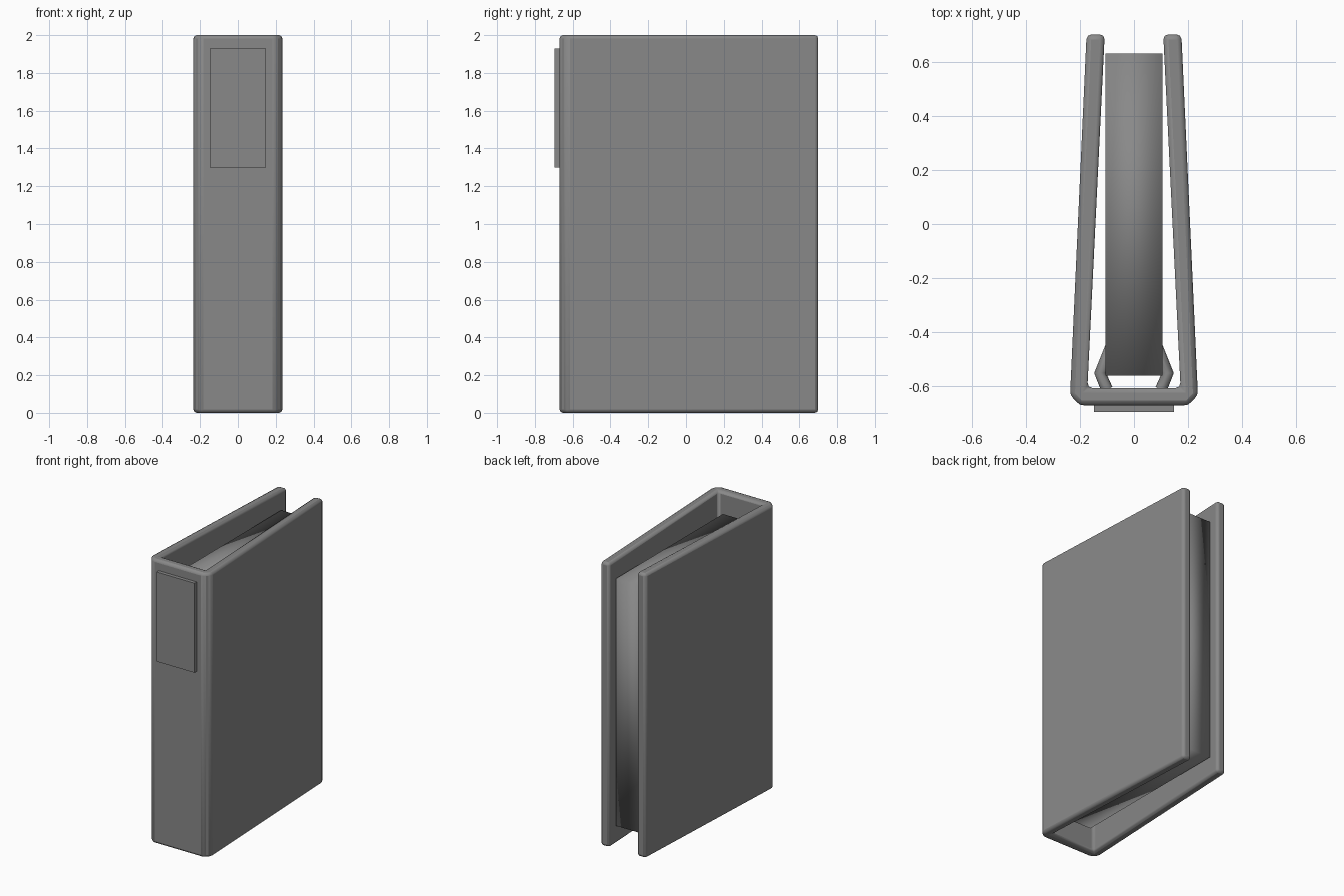
import bpy, bmesh, math

if "Cube" in bpy.data.objects:
    bpy.data.objects.remove(bpy.data.objects["Cube"])

# One dark grey plastic for the whole binder
grey = bpy.data.materials.new("dark_grey")
grey.diffuse_color = (0.25, 0.25, 0.25, 1)
grey.use_nodes = True
grey.node_tree.nodes["Principled BSDF"].inputs["Base Color"].default_value = grey.diffuse_color


def finish(obj, bevel=0.0, segments=2, angle=35, smooth=40):
    obj.data.materials.append(grey)
    if bevel:
        m = obj.modifiers.new("edge_bevel", 'BEVEL')
        m.width = bevel
        m.segments = segments
        m.limit_method = 'ANGLE'
        m.angle_limit = math.radians(angle)
    bpy.ops.object.select_all(action='DESELECT')
    obj.select_set(True)
    bpy.context.view_layer.objects.active = obj
    bpy.ops.object.shade_smooth_by_angle(angle=math.radians(smooth))


def prism(name, outline, z0, z1, bevel=0.0, smooth=40):
    """Extrude an xy outline from z0 to z1."""
    bm = bmesh.new()
    face = bm.faces.new([bm.verts.new((x, y, z0)) for x, y in outline])
    ext = bmesh.ops.extrude_face_region(bm, geom=[face])
    for v in ext["geom"]:
        if isinstance(v, bmesh.types.BMVert):
            v.co.z = z1
    bmesh.ops.recalc_face_normals(bm, faces=bm.faces)
    mesh = bpy.data.meshes.new(name)
    bm.to_mesh(mesh)
    bm.free()
    obj = bpy.data.objects.new(name, mesh)
    bpy.context.collection.objects.link(obj)
    finish(obj, bevel, smooth=smooth)
    return obj


def box(name, x, y0, y1, z0, z1, smooth=40):
    return prism(name, [(-x, y0), (x, y0), (x, y1), (-x, y1)], z0, z1, smooth=smooth)


# Folded cover: spine and two boards leaning together, one U-shaped profile
half = [(0.20, -0.67), (0.236, -0.632), (0.175, 0.70), (0.108, 0.70), (0.172, -0.605)]
cover = half + [(-x, y) for x, y in reversed(half)]
prism("cover", cover, 0.0, 2.0, bevel=0.018)

# Label plate on the spine
box("spine_label", 0.148, -0.695, -0.66, 1.30, 1.93)

# Paper block, softly shaded all round
box("pages", 0.105, -0.56, 0.63, 0.13, 1.87, smooth=180)

# Rings clasping the paper, anchored in the spine
arc = [(0.10, -0.61), (0.125, -0.55), (0.085, -0.45), (0.0, -0.41)]
path = arc + [(-x, y) for x, y in reversed(arc[:-1])]
for i, z in enumerate((0.5, 1.0, 1.5)):
    curve = bpy.data.curves.new("binder_ring", 'CURVE')
    curve.dimensions = '3D'
    curve.bevel_depth = 0.022
    curve.bevel_resolution = 2
    curve.use_fill_caps = True
    curve.materials.append(grey)
    spline = curve.splines.new('POLY')
    spline.points.add(len(path) - 1)
    for p, (x, y) in zip(spline.points, path):
        p.co = (x, y, z, 1)
    ring = bpy.data.objects.new(f"binder_ring_{i + 1}", curve)
    bpy.context.collection.objects.link(ring)
